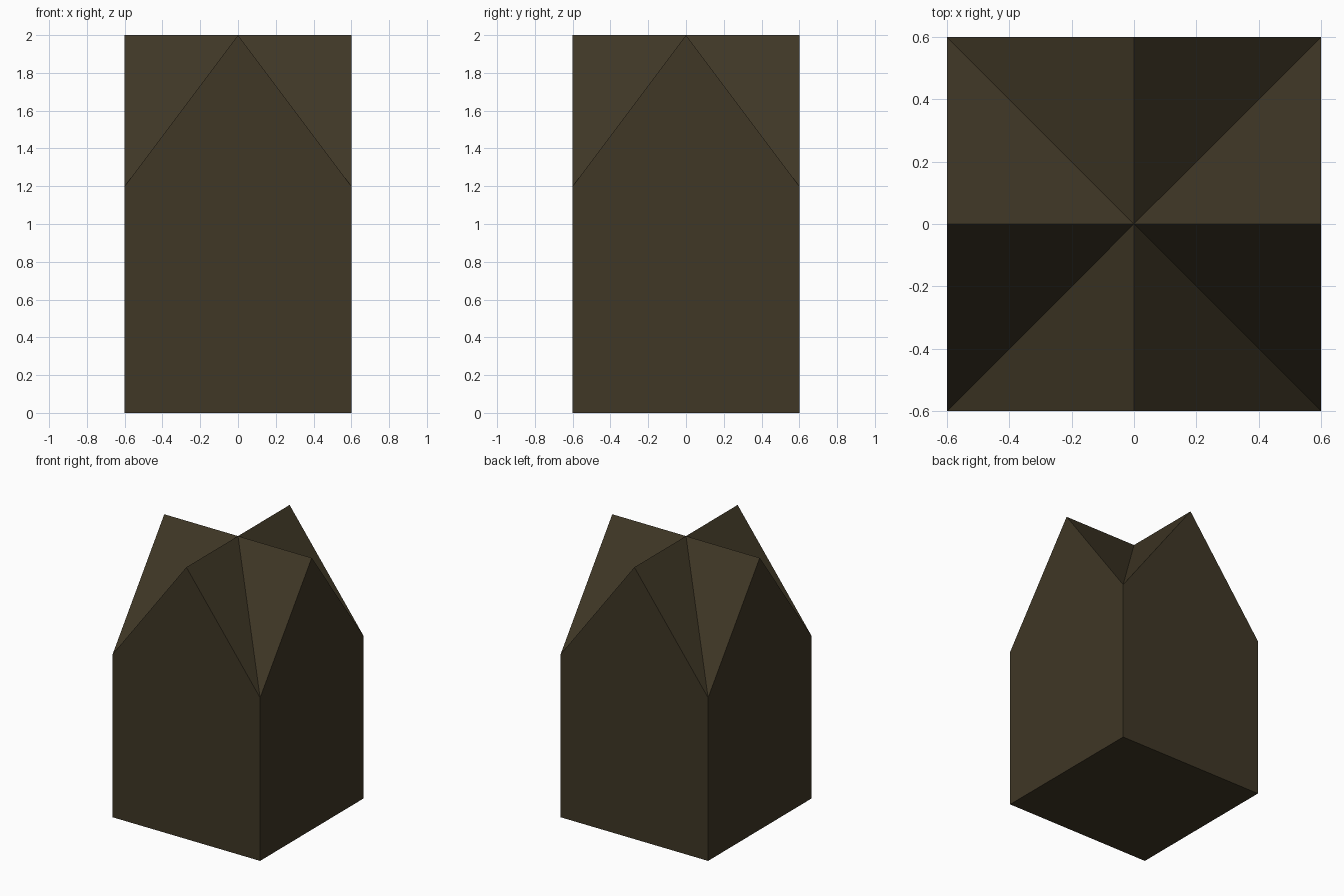
import bpy, bmesh, math

if "Cube" in bpy.data.objects:
    bpy.data.objects.remove(bpy.data.objects["Cube"])

H, EAVE, TOP = 0.6, 1.2, 2.0

mat = bpy.data.materials.new("dark olive brown")
mat.diffuse_color = (0.05, 0.038, 0.019, 1)
mat.use_nodes = True
mat.node_tree.nodes["Principled BSDF"].inputs["Base Color"].default_value = mat.diffuse_color

bm = bmesh.new()
# Corners of the floor and eaves, peaks of the four gables, and the roof centre
dirs = [(-1, -1), (1, -1), (1, 1), (-1, 1)]
base = [bm.verts.new((x * H, y * H, 0)) for x, y in dirs]
eave = [bm.verts.new((x * H, y * H, EAVE)) for x, y in dirs]
peak = [bm.verts.new((H * x, H * y, TOP)) for x, y in [(0, -1), (1, 0), (0, 1), (-1, 0)]]
centre = bm.verts.new((0, 0, TOP))

bm.faces.new(base[::-1])
for i in range(4):
    j = (i + 1) % 4
    # Gabled wall, then the two slopes behind it
    bm.faces.new((base[i], base[j], eave[j], peak[i], eave[i]))
    bm.faces.new((eave[i], peak[i], centre))
    bm.faces.new((peak[i], eave[j], centre))
bmesh.ops.recalc_face_normals(bm, faces=bm.faces[:])

mesh = bpy.data.meshes.new("cross_gabled_tower")
bm.to_mesh(mesh)
bm.free()
mesh.materials.append(mat)
tower = bpy.data.objects.new("cross_gabled_tower", mesh)
bpy.context.collection.objects.link(tower)
